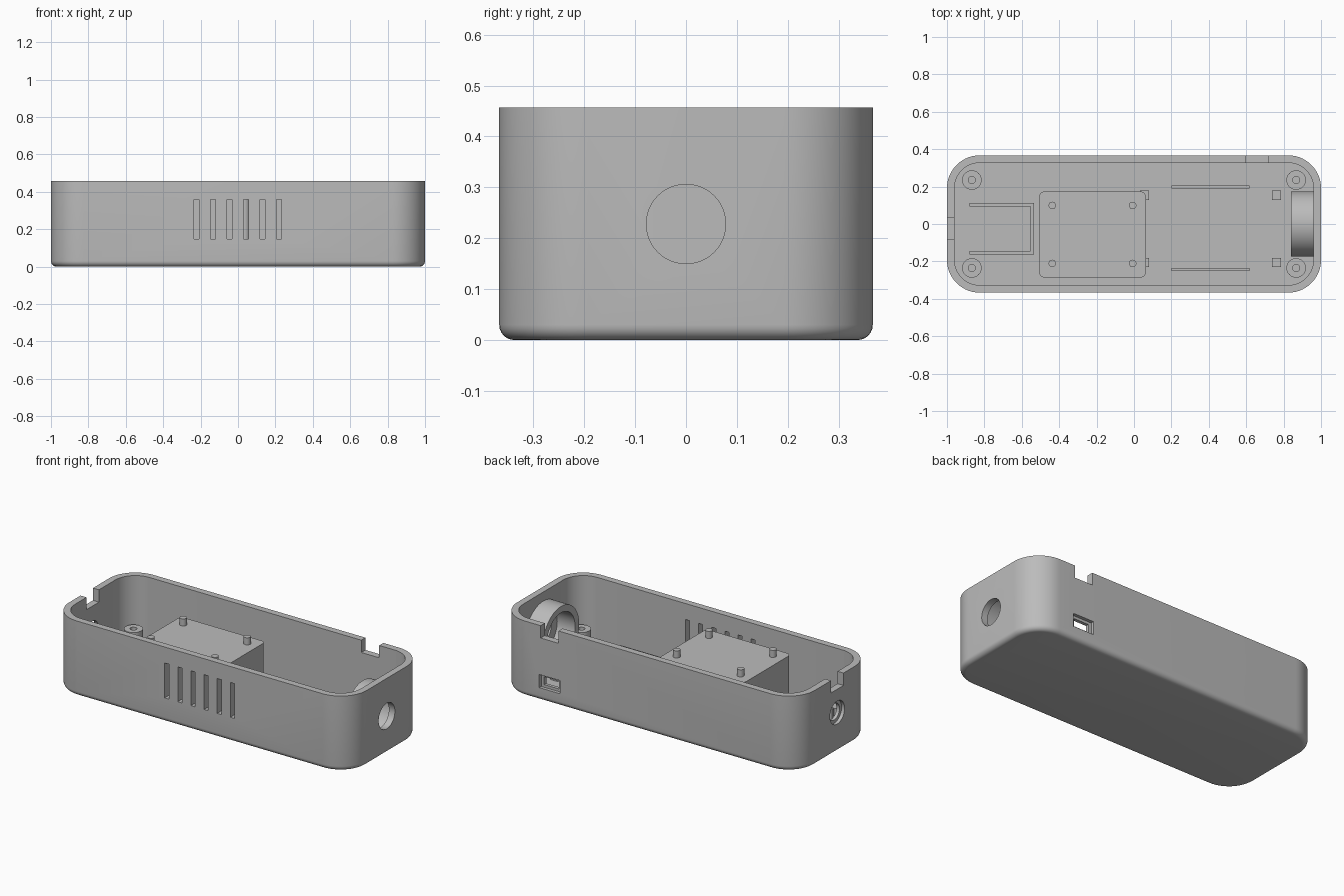
import bpy, bmesh
from math import cos, sin, pi, radians
from mathutils import Matrix, Vector

default = bpy.data.objects.get("Cube")
if default:
    bpy.data.objects.remove(default, do_unlink=True)

GREY = (0.5, 0.5, 0.5, 1)
plastic = bpy.data.materials.new("grey_plastic")
plastic.use_nodes = True
plastic.diffuse_color = GREY
plastic.node_tree.nodes["Principled BSDF"].inputs["Base Color"].default_value = GREY

H, WALL, FLOOR = 0.457, 0.04, 0.04
LX, LY, CORNER = 1.0, 0.367, 0.175


def finish(name, bm):
    bmesh.ops.recalc_face_normals(bm, faces=bm.faces)
    mesh = bpy.data.meshes.new(name)
    bm.to_mesh(mesh)
    bm.free()
    mesh.materials.append(plastic)
    obj = bpy.data.objects.new(name, mesh)
    bpy.context.scene.collection.objects.link(obj)
    return obj


def smooth(obj):
    bpy.ops.object.select_all(action="DESELECT")
    obj.select_set(True)
    bpy.context.view_layer.objects.active = obj
    bpy.ops.object.shade_smooth_by_angle(angle=radians(30))


def skin(bm, loops, closed=False):
    """Bridge equal vertex loops; cap the ends unless closed."""
    rings = [[bm.verts.new(p) for p in loop] for loop in loops]
    n = len(rings[0])
    pairs = list(zip(rings, rings[1:])) + ([(rings[-1], rings[0])] if closed else [])
    for a, b in pairs:
        for i in range(n):
            j = (i + 1) % n
            bm.faces.new((a[i], a[j], b[j], b[i]))
    if not closed:
        bm.faces.new(rings[0])
        bm.faces.new(rings[-1])


def rounded_prism(name, hx, hy, r, z0, z1, fillet=0.0, cx=0, cy=0, seg=14):
    """Upright prism with round corners and an optional rounded bottom edge."""
    levels = [(0, z0)]
    if fillet:
        steps = [i * pi / 12 for i in range(7)]
        levels = [(fillet * (1 - sin(t)), z0 + fillet * (1 - cos(t))) for t in steps]
    levels.append((0, z1))
    loops = []
    for inset, z in levels:
        loop = []
        for k, (sx, sy) in enumerate(((1, 1), (-1, 1), (-1, -1), (1, -1))):
            for i in range(seg + 1):
                t = (k + i / seg) * pi / 2
                loop.append((cx + sx * (hx - r) + (r - inset) * cos(t),
                             cy + sy * (hy - r) + (r - inset) * sin(t), z))
        loops.append(loop)
    bm = bmesh.new()
    skin(bm, loops)
    return finish(name, bm)


def box(name, x0, x1, y0, y1, z0, z1):
    bm = bmesh.new()
    size = Vector((x1 - x0, y1 - y0, z1 - z0))
    centre = Vector((x0 + x1, y0 + y1, z0 + z1)) / 2
    bmesh.ops.create_cube(bm, size=1, matrix=Matrix.LocRotScale(centre, None, size))
    return finish(name, bm)


def cylinder(name, start, radius, length, along_x=False, bore=0, seg=48):
    """Solid rod, or a tube when bore is given, growing from start."""
    def ring(r, d):
        pts = [(r * cos(2 * pi * i / seg), r * sin(2 * pi * i / seg)) for i in range(seg)]
        return [Vector(start) + Vector((d, a, b) if along_x else (a, b, d)) for a, b in pts]
    bm = bmesh.new()
    loops = [ring(radius, 0), ring(radius, length)]
    if bore:
        loops += [ring(bore, length), ring(bore, 0)]
    skin(bm, loops, closed=bool(bore))
    return finish(name, bm)


def cut(obj, cutters):
    """Subtract the cutters, bake the result and remove them."""
    for c in cutters:
        c.hide_render = True
        mod = obj.modifiers.new("cut", "BOOLEAN")
        mod.operation, mod.solver, mod.object = "DIFFERENCE", "EXACT", c
    graph = bpy.context.evaluated_depsgraph_get()
    baked = bpy.data.meshes.new_from_object(obj.evaluated_get(graph))
    obj.modifiers.clear()
    obj.data = baked
    for c in cutters:
        bpy.data.objects.remove(c, do_unlink=True)


# Open case
case = rounded_prism("case", LX, LY, CORNER, 0, H, fillet=0.03)
cutters = [rounded_prism("cavity", LX - WALL, LY - WALL, CORNER - WALL, FLOOR, H + 0.1)]

# Front vents
for i in range(6):
    x = -0.222 + i * 0.0882
    cutters.append(box("vent", x - 0.014, x + 0.014, -LY - 0.05, -LY + 0.06, 0.148, 0.36))

# Rim notches, charging port and round openings
PORT_X, JACK_Y, JACK_Z = 0.66, -0.024, 0.24
cutters += [
    box("back_notch", PORT_X - 0.06, PORT_X + 0.06, LY - 0.06, LY + 0.05, H - 0.075, H + 0.1),
    box("side_notch", -LX - 0.05, -LX + 0.06, JACK_Y - 0.06, JACK_Y + 0.06, H - 0.075, H + 0.1),
    box("port_recess", PORT_X - 0.07, PORT_X + 0.07, LY - 0.02, LY + 0.05, 0.078, 0.158),
    box("port_hole", PORT_X - 0.05, PORT_X + 0.05, LY - 0.06, LY + 0.05, 0.094, 0.142),
    cylinder("jack_recess", (-LX - 0.05, JACK_Y, JACK_Z), 0.07, 0.07, True),
    cylinder("jack_hole", (-LX - 0.06, JACK_Y, JACK_Z), 0.05, 0.13, True),
    cylinder("lens_hole", (LX - 0.07, 0, 0.228), 0.078, 0.15, True),
]
cut(case, cutters)
smooth(case)

BASE = FLOOR - 0.005

# Corner screw posts
for sx in (-1, 1):
    for sy in (-1, 1):
        smooth(cylinder("screw_post", (sx * 0.867, sy * 0.235, BASE), 0.052, 0.17 - BASE, bore=0.019, seg=32))

# Collar behind the round opening in the left end
smooth(cylinder("lens_collar", (0.84, 0, 0.228), 0.174, 0.125, True, bore=0.135, seg=64))

# Raised platform with locating pins
PX, PY, TOP = -0.222, -0.056, 0.362
smooth(rounded_prism("platform", 0.286, 0.23, 0.03, BASE, TOP, cx=PX, cy=PY, seg=8))
for sx in (-1, 1):
    for sy in (-1, 1):
        smooth(cylinder("platform_pin", (PX + sx * 0.215, PY + sy * 0.155, TOP - 0.005), 0.02, 0.048, seg=24))

# Three-sided jack holder
Y0, Y1, X0, X1, T = -0.163, 0.112, -0.88, -0.535, 0.018
box("holder_front", X0, X1, Y0, Y0 + T, BASE, 0.18)
box("holder_back", X0, X1, Y1 - T, Y1, BASE, 0.18)
box("holder_end", X1 - T, X1, Y0 + T, Y1 - T, BASE, 0.18)

# Board supports and side rails
for x in (0.056, 0.762):
    for y in (-0.206, 0.153):
        box("board_support", x - 0.025, x + 0.025, y - 0.025, y + 0.025, BASE, 0.08)
for y in (-0.244, 0.197):
    box("board_rail", 0.2, 0.617, y - 0.008, y + 0.008, BASE, 0.13)
